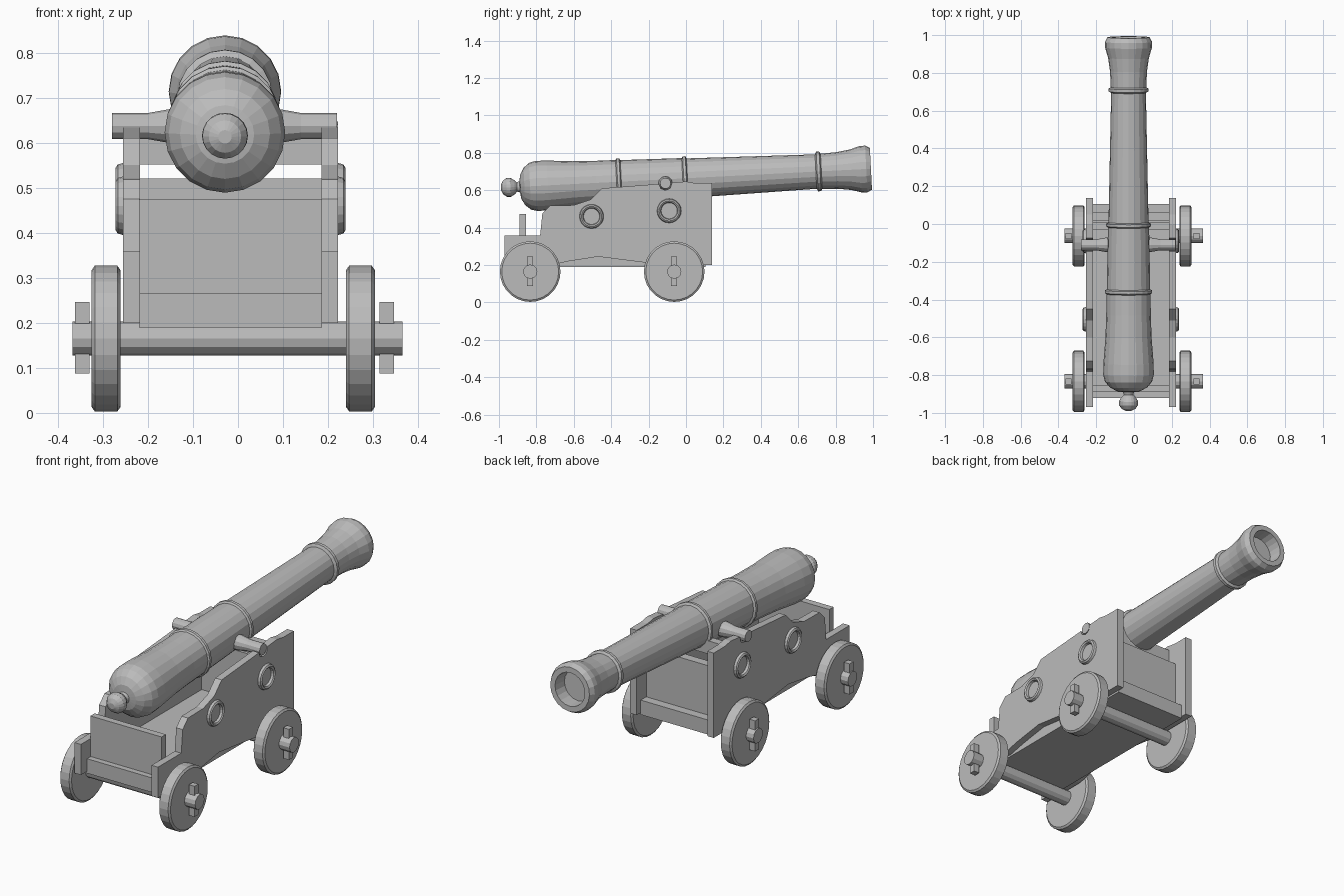
import bpy, bmesh, math
from mathutils import Matrix, Vector

cube = bpy.data.objects.get("Cube")
if cube:
    bpy.data.objects.remove(cube)

grey = bpy.data.materials.new("plain grey")
grey.use_nodes = True
grey.diffuse_color = (0.5, 0.5, 0.5, 1)
grey.node_tree.nodes["Principled BSDF"].inputs["Base Color"].default_value = (0.5, 0.5, 0.5, 1)


def finish(name, bm):
    bmesh.ops.recalc_face_normals(bm, faces=bm.faces)
    mesh = bpy.data.meshes.new(name)
    bm.to_mesh(mesh)
    bm.free()
    mesh.materials.append(grey)
    obj = bpy.data.objects.new(name, mesh)
    bpy.context.collection.objects.link(obj)
    return obj


def box(name, x, y, z):
    """Box from (low, high) pairs."""
    bm = bmesh.new()
    bmesh.ops.create_cube(bm, size=1)
    for v in bm.verts:
        v.co = [lo + (c + 0.5) * (hi - lo) for c, (lo, hi) in zip(v.co, (x, y, z))]
    return finish(name, bm)


def lathe(name, profile, matrix, sides, closed=False):
    """Turn (position, radius) points about the local z axis."""
    bm = bmesh.new()
    rings = []
    for t, r in profile:
        rings.append([bm.verts.new(matrix @ Vector((r * math.cos(a), r * math.sin(a), t)))
                      for a in (2 * math.pi * i / sides for i in range(sides))])
    pairs = list(zip(rings, rings[1:]))
    if closed:
        pairs.append((rings[-1], rings[0]))
    for a, b in pairs:
        for i in range(sides):
            j = (i + 1) % sides
            bm.faces.new((a[i], a[j], b[j], b[i]))
    if not closed:
        bm.faces.new(rings[0])
        bm.faces.new(rings[-1])
    return finish(name, bm)


def along_x(x, y, z):
    return Matrix.Translation((x, y, z)) @ Matrix.Rotation(math.pi / 2, 4, 'Y')


# Barrel with rear knob, raised bands, flared muzzle and recessed bore
barrel = [(-0.99, 0.015), (-0.98, 0.036), (-0.96, 0.05), (-0.94, 0.051),
          (-0.918, 0.038), (-0.905, 0.025), (-0.89, 0.03), (-0.885, 0.065),
          (-0.865, 0.1), (-0.835, 0.125), (-0.8, 0.134), (-0.74, 0.133),
          (-0.6, 0.122), (-0.48, 0.118), (-0.372, 0.117), (-0.366, 0.125),
          (-0.352, 0.125), (-0.346, 0.115), (-0.018, 0.109), (-0.012, 0.118),
          (0.002, 0.118), (0.008, 0.106), (0.695, 0.092), (0.702, 0.106),
          (0.718, 0.106), (0.725, 0.094), (0.81, 0.098), (0.88, 0.108),
          (0.935, 0.124), (0.965, 0.125), (0.99, 0.112), (0.99, 0.085),
          (0.92, 0.08)]
tilt = Matrix.Translation((-0.029, 0, 0.664)) @ Matrix.Rotation(math.radians(2.95 - 90), 4, 'X')
# The lathe axis points to +y, rising slightly toward the muzzle
tilt = Matrix.Translation((-0.029, 0, 0.664)) @ Matrix.Rotation(math.radians(2.95), 4, 'X') \
    @ Matrix.Rotation(math.radians(-90), 4, 'X')
lathe("barrel", barrel, tilt, 20)

# Trunnions, thicker where they meet the barrel
lathe("trunnions", [(-0.25, 0.029), (-0.17, 0.029), (-0.12, 0.038), (0.12, 0.038),
                    (0.17, 0.029), (0.25, 0.029)], along_x(-0.03, -0.11, 0.637), 12)

# Stepped side cheeks with an arched lower edge and a notch for the trunnion
outline = [(-0.97, 0.2), (-0.97, 0.358), (-0.78, 0.358), (-0.768, 0.475),
           (-0.725, 0.518), (-0.6, 0.52), (-0.51, 0.55), (-0.45, 0.61),
           (-0.145, 0.634), (-0.135, 0.61), (-0.11, 0.6), (-0.085, 0.61),
           (-0.075, 0.64), (0.0, 0.647), (0.05, 0.638), (0.138, 0.638),
           (0.138, 0.2), (-0.12, 0.2), (-0.21, 0.212), (-0.47, 0.245), (-0.63, 0.22), (-0.72, 0.2)]
for side, x0, x1, face in (("right", -0.255, -0.218, -0.255), ("left", 0.185, 0.222, 0.222)):
    bm = bmesh.new()
    flat = bm.faces.new([bm.verts.new((x0, y, z)) for y, z in outline])
    out = bmesh.ops.extrude_face_region(bm, geom=[flat])
    bmesh.ops.translate(bm, vec=(x1 - x0, 0, 0),
                        verts=[g for g in out["geom"] if isinstance(g, bmesh.types.BMVert)])
    finish(side + "_cheek", bm)
    # Rope rings on the outer face
    for place, y, z in (("rear", -0.505, 0.46), ("front", -0.09, 0.49)):
        section = [(0.017 * math.cos(a), 0.054 + 0.011 * math.sin(a))
                   for a in (math.pi * k / 4 for k in range(8))]
        lathe(f"{side}_{place}_ring", section, along_x(face, y, z), 20, closed=True)

# Bed and cross boards between the cheeks
inner = (-0.22, 0.187)
box("bed", inner, (-0.92, 0.105), (0.19, 0.265))
box("rear_board", inner, (-0.89, -0.855), (0.26, 0.474))
box("front_transom", inner, (0.015, 0.06), (0.26, 0.52))
box("upper_crossbar", inner, (-0.03, 0.01), (0.552, 0.62))

# Axles, wheels and locking pins
for place, y in (("rear", -0.833), ("front", -0.063)):
    z = 0.165
    lathe(place + "_axle", [(-0.368, 0.038), (0.365, 0.038)], along_x(0, y, z), 12)
    for side, x, pin in (("right", -0.293, -0.346), ("left", 0.272, 0.33)):
        lathe(f"{place}_{side}_wheel", [(-0.032, 0.152), (-0.025, 0.162), (0.025, 0.162),
                                        (0.032, 0.152)], along_x(x, y, z), 28)
        box(f"{place}_{side}_pin", (pin - 0.016, pin + 0.016), (y - 0.016, y + 0.016), (0.088, 0.246))
